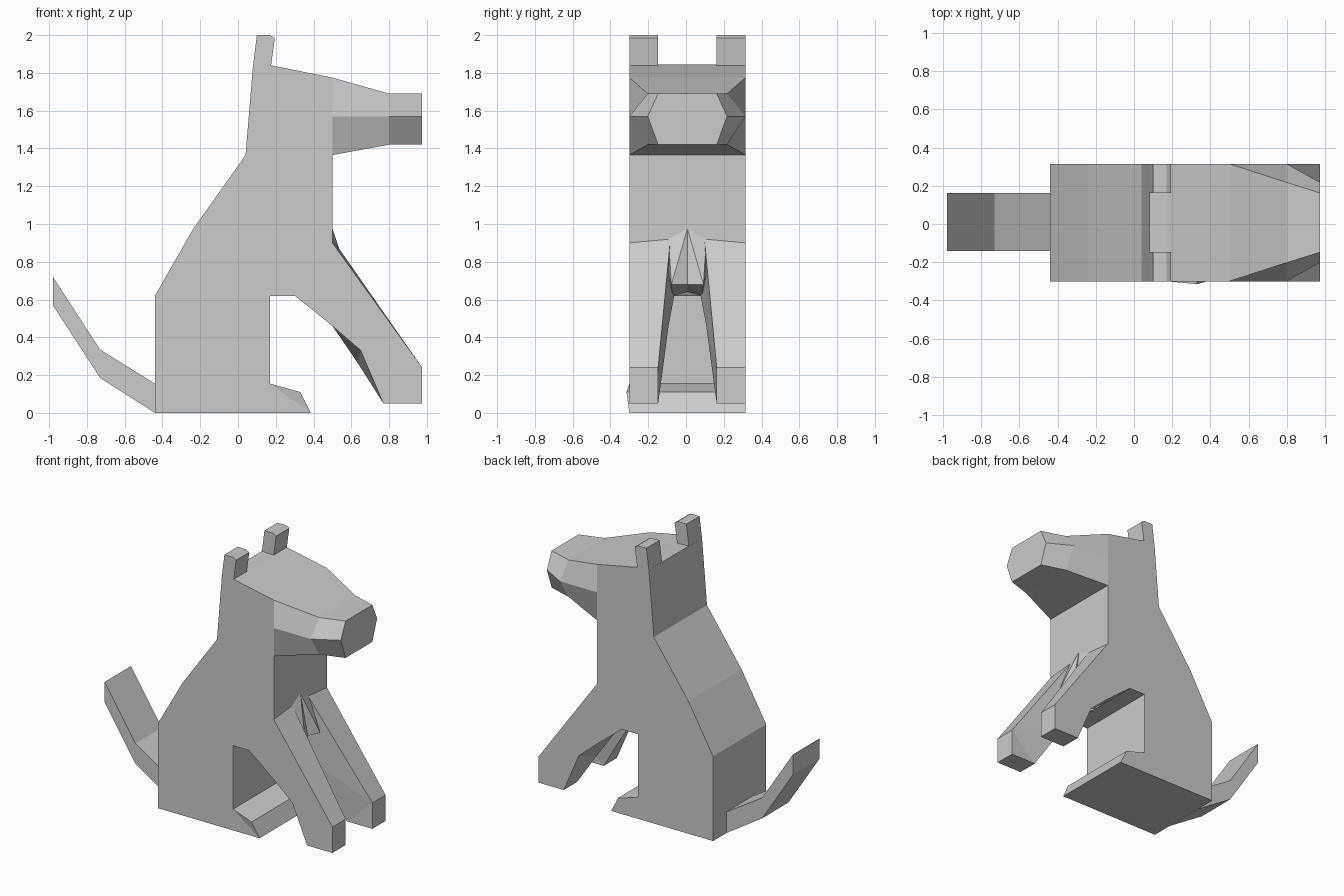
import bpy, bmesh

if "Cube" in bpy.data.objects:
    bpy.data.objects.remove(bpy.data.objects["Cube"])

MID = 0.0075      # centre plane of the animal in y
HALF = 0.3075     # half width of the body


def finish(name, bm):
    bmesh.ops.recalc_face_normals(bm, faces=bm.faces)
    mesh = bpy.data.meshes.new(name)
    bm.to_mesh(mesh)
    bm.free()
    obj = bpy.data.objects.new(name, mesh)
    bpy.context.collection.objects.link(obj)
    return obj


def loft(name, rings):
    """Join equal-length rings of points and cap both ends."""
    bm = bmesh.new()
    vs = [[bm.verts.new(p) for p in ring] for ring in rings]
    n = len(vs[0])
    for a, b in zip(vs, vs[1:]):
        for i in range(n):
            j = (i + 1) % n
            bm.faces.new((a[i], a[j], b[j], b[i]))
    caps = [bm.faces.new(vs[0]), bm.faces.new(vs[-1])]
    bmesh.ops.recalc_face_normals(bm, faces=bm.faces)
    bmesh.ops.triangulate(bm, faces=[f for f in caps if len(f.verts) > 6])
    return finish(name, bm)


def slab(name, profile, y0, y1):
    return loft(name, [[(x, y, z) for x, z in profile] for y in (y0, y1)])


# Body, neck, back of the head and hind feet in one profile
body = slab("body", [(-.44, 0), (-.44, .62), (-.24, .97), (.04, 1.365),
                     (.08, 1.845), (.175, 1.84), (.5, 1.775), (.5, 1.57),
                     (.5, 1.365), (.5, .975), (.5, .9), (.3, .62),
                     (.17, .62), (.17, .155), (.33, .11), (.385, 0)],
            MID - HALF, MID + HALF)
# The near hind paw bulges slightly
for v in body.data.vertices:
    if abs(v.co.x - .33) < .001 and v.co.y < 0:
        v.co.y = -.315

# Snout: six-sided sections (x, top z, middle half width, flat half width, bottom z)
sections = [(.5, 1.775, HALF, HALF, 1.365),
            (.8, 1.69, HALF, .21, 1.42),
            (.975, 1.69, .21, .155, 1.42)]
loft("snout", [[(x, MID - f, t), (x, MID + f, t), (x, MID + m, 1.57),
                (x, MID + f, b), (x, MID - f, b), (x, MID - m, 1.57)]
               for x, t, m, f, b in sections])

# Tail
slab("tail", [(-.44, 0), (-.44, .155), (-.73, .335), (-.98, .72),
              (-.98, .57), (-.73, .185)], MID - .15, MID + .155)

# Front leg: outer profile (x, z) and inner profile (x, half width, z)
outer = [(.5, .9), (.975, .24), (.975, .05), (.77, .05),
         (.65, .33), (.5, .46), (.3, .62)]
inner = [(.5, .09, .92), (.975, .155, .24), (.975, .155, .05), (.77, .155, .05),
         (.63, .125, .27), (.5, .1, .46), (.3, .07, .62)]
# Half of the V-shaped groove between the front legs
groove = [(.5, 0, .975), (.5, .1, .92), (.56, 0, .68), (.6, .085, .68),
          (.3, 0, .64), (.3, .08, .62), (.3, 0, .9), (.3, .15, .9)]

for s, side in ((-1, "right"), (1, "left")):
    # Ears
    slab("ear_" + side, [(.08, 1.84), (.10, 2), (.17, 2), (.195, 1.985), (.175, 1.84)],
         MID + s * .155, MID + s * HALF)
    loft("front_leg_" + side, [[(x, MID + s * HALF, z) for x, z in outer],
                               [(x, MID + s * d, z) for x, d, z in inner]])
    bm = bmesh.new()
    for x, d, z in groove:
        bm.verts.new((x, MID + s * d, z))
    bmesh.ops.convex_hull(bm, input=bm.verts)
    finish("chest_groove_" + side, bm)
